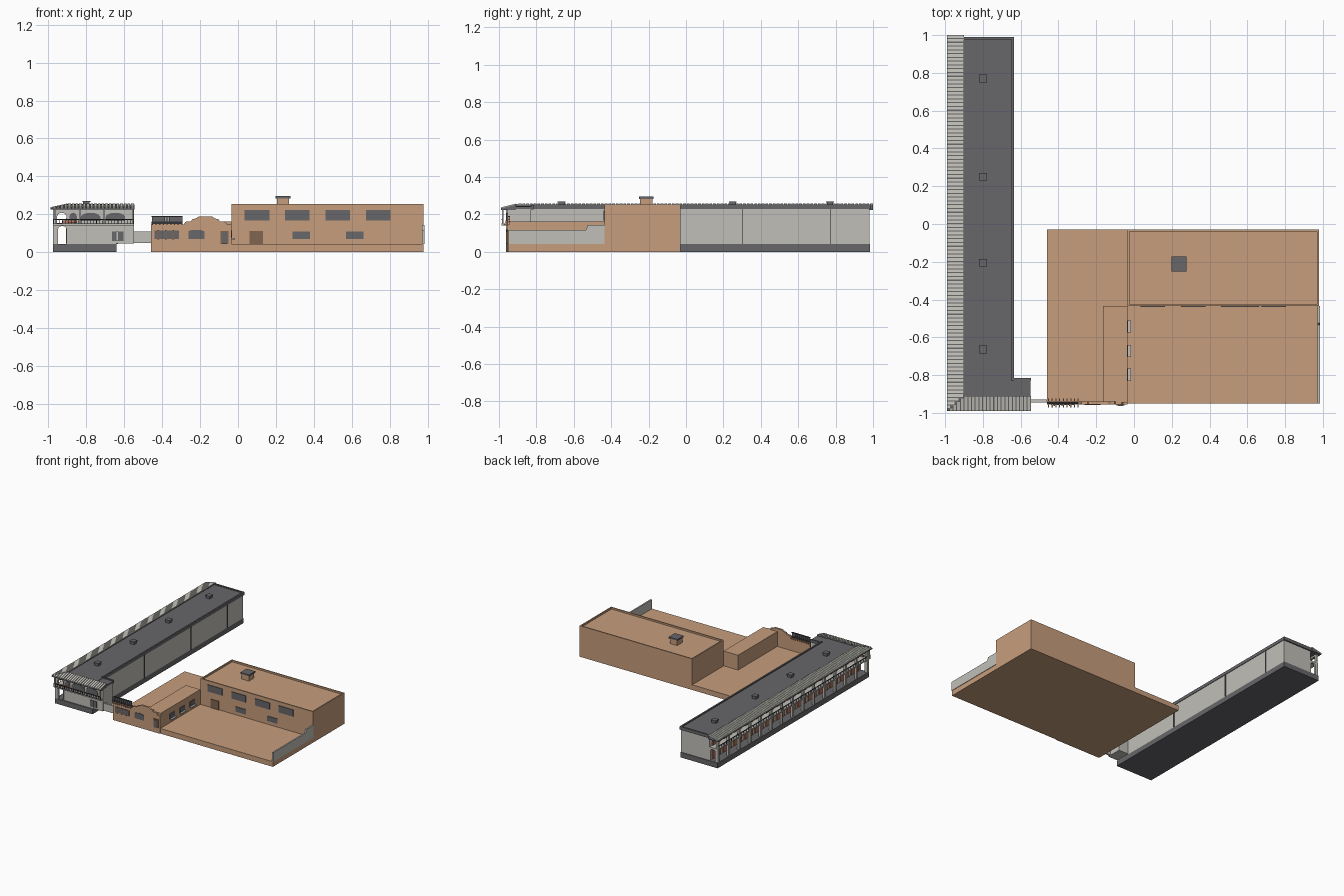
import bpy, bmesh, math

if "Cube" in bpy.data.objects:
    bpy.data.objects.remove(bpy.data.objects["Cube"])


def material(name, r, g, b):
    m = bpy.data.materials.new(name)
    m.diffuse_color = (r, g, b, 1)
    m.use_nodes = True
    m.node_tree.nodes["Principled BSDF"].inputs["Base Color"].default_value = m.diffuse_color
    return m


TAN = material("tan stucco", .57, .34, .205)
LIGHT = material("light grey wall", .53, .52, .48)
DARK = material("dark grey", .135, .135, .145)
TILE = material("pale roof tile", .58, .57, .52)
BROWN = material("brown door", .22, .13, .08)
SALMON = material("salmon panel", .48, .17, .10)
BLACK = material("dark metal", .035, .035, .04)


def prism(pts, axis, a, b):
    """2D outline swept along an axis; outline is in the other two axes."""
    def place(p, t):
        q = list(p)
        q.insert("xyz".index(axis), t)
        return q
    n = len(pts)
    verts = [place(p, a) for p in pts] + [place(p, b) for p in pts]
    faces = [tuple(range(n)), tuple(range(n, 2 * n))]
    faces += [(i, (i + 1) % n, n + (i + 1) % n, n + i) for i in range(n)]
    return verts, faces


def box(x0, x1, y0, y1, z0, z1):
    return prism([(x0, y0), (x1, y0), (x1, y1), (x0, y1)], "z", z0, z1)


def part(name, mat, *solids):
    bm = bmesh.new()
    for verts, faces in solids:
        vs = [bm.verts.new(v) for v in verts]
        for f in faces:
            bm.faces.new([vs[i] for i in f])
    bmesh.ops.recalc_face_normals(bm, faces=bm.faces)
    me = bpy.data.meshes.new(name)
    bm.to_mesh(me)
    bm.free()
    me.materials.append(mat)
    ob = bpy.data.objects.new(name, me)
    bpy.context.collection.objects.link(ob)
    return ob


def arch(x0, x1, z0, spring, top, n=10):
    """Open arch outline from the lower left to the lower right."""
    c, r = (x0 + x1) / 2, (x1 - x0) / 2
    curve = [(c - r * math.cos(math.pi * i / n),
              spring + (top - spring) * math.sin(math.pi * i / n)) for i in range(n + 1)]
    return [(x0, z0)] + curve + [(x1, z0)]


# ---- Tan compound: slab, main block with parapet, low wing ----
part("compound_slab", TAN, box(-.46, .98, -.95, -.03, 0, .042))
part("main_block", TAN, box(-.035, .98, -.435, -.03, .042, .24))
part("main_parapet", TAN,
     box(-.035, .98, -.435, -.425, .24, .253), box(-.035, .98, -.04, -.03, .24, .253),
     box(-.035, -.025, -.425, -.04, .24, .253), box(.97, .98, -.425, -.04, .24, .253))
part("low_wing", TAN, box(-.165, -.035, -.945, -.435, .042, .163))
part("roof_vent", TAN, box(.205, .27, -.245, -.18, .24, .283))
part("roof_vent_cap", DARK, box(.198, .277, -.252, -.173, .283, .295))

# Front wall with a stepped, curved gable
half = [(-.125, .145), (-.115, .145), (-.105, .16), (-.075, .163), (-.07, .173), (-.05, .178), (-.035, .188)]
c = -.172
gable = [(c + x, z) for x, z in half] + [(c - x, z) for x, z in reversed(half)]
part("front_gable_wall", TAN, prism(
    [(-.46, 0), (-.46, .148), (-.3, .148)] + gable + [(-.035, .145), (-.035, 0)], "y", -.955, -.94))
part("gable_beams", TAN, *[box(x, x + .006, -.972, -.925, .142, .15)
                           for x in [-.455 + .0195 * i for i in range(9)]])
part("slatted_screen", DARK, *[box(x, x + .017, -.95, -.944, .16, .19)
                               for x in [-.455 + .018 * i for i in range(9)]])
part("screen_rails", BLACK, box(-.457, -.293, -.952, -.942, .186, .191),
     box(-.457, -.293, -.952, -.942, .148, .162))
part("front_windows", DARK, box(-.44, -.312, -.959, -.955, .07, .115),
     prism(arch(-.262, -.178, .07, .108, .118), "y", -.959, -.955))
part("window_posts", BROWN, *[box(x, x + .007, -.963, -.955, .066, .118)
                              for x in (-.425, -.385, -.345)])
part("porch_door_frame", BROWN, box(-.092, -.05, -.96, -.955, .042, .112))
part("porch_door", DARK, box(-.085, -.057, -.963, -.96, .042, .105))

# Main block openings
part("upper_windows", DARK, *[box(x, x + .13, -.44, -.435, .167, .222)
                              for x in (.035, .248, .461, .675)])
part("lower_windows", DARK, *[box(x, x + .092, -.44, -.435, .07, .11) for x in (.287, .571)])
part("main_door", BROWN, box(.06, .132, -.44, -.435, .042, .112))

# Wing openings facing the yard
bays = (-.83, -.705, -.575)
part("wing_windows", DARK, *[box(-.035, -.031, y, y + .065, .075, .115) for y in bays])
part("wing_window_sills", LIGHT, *[box(-.035, -.016, y, y + .065, .068, .075) for y in bays])

# Yard side wall
part("yard_wall", LIGHT, prism([(-.95, .042), (-.95, .117), (-.535, .117), (-.525, .143),
                                (-.435, .143), (-.435, .042)], "x", .972, .984))

# ---- Long grey building ----
part("long_base", DARK, box(-.975, -.64, -.962, .985, 0, .042))
part("long_body", LIGHT, box(-.9, -.64, -.955, .98, .042, .232))
part("front_bay", LIGHT, box(-.64, -.55, -.955, -.83, .108, .232),
     box(-.64, -.55, -.955, -.83, .045, .108))
part("connecting_wall", LIGHT, box(-.55, -.46, -.945, -.93, .048, .108))
part("wall_drainpipes", DARK, *[box(-.64, -.634, y, y + .006, .042, .232) for y in (-.3, .3, .77)])

# West gallery: arched ends, columns, floor, beam
end = [(-.975, .042)] + arch(-.95, -.905, .042, .118, .138) + [(-.9, .042), (-.9, .15), (-.975, .15)]
part("gallery_end_walls", LIGHT, prism(end, "y", -.962, -.945), prism(end, "y", .965, .98))
part("gallery_floor", LIGHT, box(-.975, -.9, -.96, .98, .143, .153))
part("gallery_beam", LIGHT, box(-.972, -.955, -.96, .98, .212, .23))
N = 14
step = 1.92 / N
ys = [-.96 + step * i for i in range(N + 1)]
part("gallery_columns", LIGHT, *[box(-.973, -.955, y, y + .018, .042, .215) for y in ys])
part("gallery_panels", SALMON,
     *[box(-.908, -.9, y + .025, y + step - .01, .046, .135) for y in ys[:-1]],
     *[box(-.908, -.9, y + .025, y + step - .01, .155, .178) for y in ys[:-1]])
part("gallery_windows", DARK,
     *[box(-.906, -.9, y + .03, y + step - .015, .18, .212) for y in ys[:-1]])
part("gallery_railing", BLACK, box(-.974, -.969, -.96, .98, .171, .175),
     *[box(-.973, -.97, -.96 + .032 * i, -.957 + .032 * i, .153, .172) for i in range(61)])

# Front balcony and arched openings
part("front_arches", DARK, *[prism(arch(x, x + .105, .165, .182, .208), "y", -.96, -.955)
                             for x in (-.83, -.7)],
     prism(arch(-.89, -.85, .165, .182, .208), "y", -.96, -.955))
part("front_corner_arch", LIGHT, prism(
    [(-.975, .153)] + arch(-.955, -.905, .153, .185, .208) +
    [(-.9, .153), (-.9, .23), (-.975, .23)], "y", -.962, -.948))
part("front_panel", SALMON, box(-.93, -.85, -.965, -.955, .153, .167))
part("balcony_floor", LIGHT, box(-.975, -.55, -.986, -.955, .141, .149))
part("balcony_railing", BLACK, box(-.975, -.55, -.986, -.981, .17, .174),
     box(-.975, -.55, -.986, -.981, .149, .152),
     *[box(x, x + .003, -.985, -.982, .149, .172) for x in [-.975 + .0162 * i for i in range(27)]])
part("balcony_posts", LIGHT, *[box(x, x + .008, -.984, -.976, .149, .23)
                               for x in (-.972, -.84, -.71, -.56)])
part("ground_window", DARK, box(-.665, -.605, -.96, -.955, .058, .11))
part("window_bars", LIGHT, box(-.64, -.633, -.963, -.96, .058, .11))

# Flat roof with raised rim
part("flat_roof", DARK, box(-.9, -.64, -.91, .985, .23, .246),
     box(-.64, -.548, -.91, -.82, .228, .243))
part("roof_rim", DARK, box(-.648, -.636, -.83, .99, .228, .254),
     box(-.9, -.64, .978, .99, .228, .254), box(-.645, -.545, -.828, -.816, .226, .25))

# Hipped tile skirt along the west and south
E, H, X0, X1, Y0, Y1 = .232, .252, -.99, -.9, -.99, -.91
lo = [(X0, 1, E), (X0, Y0, E), (-.545, Y0, E)]
hi = [(X1, 1, H), (X1, Y1, H), (-.545, Y1, H)]
under = [(x, y, .224) for x, y, z in lo + hi]
part("tile_skirt", DARK, (lo + hi + under, [
    (0, 1, 4, 3), (1, 2, 5, 4), (6, 7, 10, 9), (7, 8, 11, 10), (0, 6, 7, 1), (1, 7, 8, 2),
    (3, 4, 10, 9), (4, 5, 11, 10), (0, 3, 9, 6), (2, 8, 11, 5)]))


def rib(start, full, length):
    """Side outline of a tile row climbing the skirt."""
    rise = (H - E) * length / full
    return [(start, E), (start + length, E + rise),
            (start + length, E + rise + .005), (start, E + .005)]


ribs = []
for i in range(99):
    y = -.975 + .02 * i
    ribs.append(prism(rib(X0, .09, .09 * min(1, (y - Y0) / .08)), "y", y, min(y + .0145, 1)))
for i in range(22):
    x = -.975 + .0196 * i
    ribs.append(prism(rib(Y0, .08, .08 * min(1, (x - X0) / .09)), "x", x, x + .0142))
part("roof_tiles", TILE, *ribs)

# Roof vents
vy = (.77, .25, -.205, -.665)
part("long_roof_vents", DARK, *[box(-.817, -.783, y - .017, y + .017, .246, .264) for y in vy],
     *[box(-.821, -.779, y - .021, y + .021, .264, .27) for y in vy])
